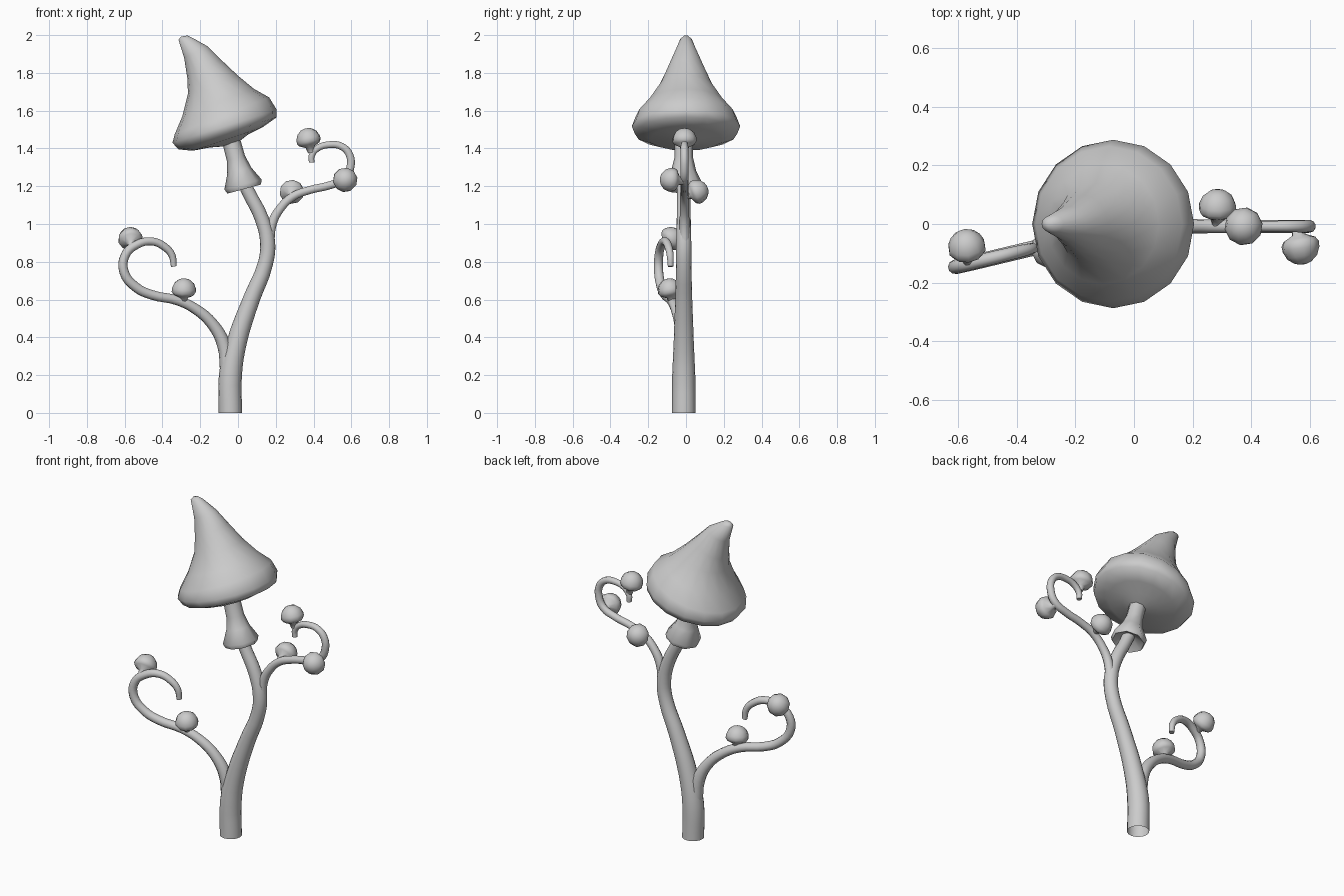
import bpy, bmesh, math
from mathutils import Vector

if "Cube" in bpy.data.objects:
    bpy.data.objects.remove(bpy.data.objects["Cube"])


def smooth(ob, angle):
    bpy.ops.object.select_all(action='DESELECT')
    ob.select_set(True)
    bpy.context.view_layer.objects.active = ob
    bpy.ops.object.shade_smooth_by_angle(angle=math.radians(angle))


def tube(name, pts, caps=True, sides=10):
    """Tapered tube through (x, y, z, radius) points."""
    cu = bpy.data.curves.new(name, 'CURVE')
    cu.dimensions = '3D'
    cu.bevel_depth = 1.0
    cu.bevel_resolution = (sides - 4) // 2
    cu.resolution_u = 4
    cu.use_fill_caps = caps
    sp = cu.splines.new('BEZIER')
    sp.bezier_points.add(len(pts) - 1)
    for bp, (x, y, z, r) in zip(sp.bezier_points, pts):
        bp.co = (x, y, z)
        bp.radius = r
        bp.handle_left_type = bp.handle_right_type = 'AUTO'
    ob = bpy.data.objects.new(name, cu)
    bpy.context.collection.objects.link(ob)
    bpy.ops.object.select_all(action='DESELECT')
    ob.select_set(True)
    bpy.context.view_layer.objects.active = ob
    bpy.ops.object.convert(target='MESH')
    smooth(bpy.context.view_layer.objects.active, 50)


def loft(name, rings, sides, angle=60):
    """Skin a list of rings, each (centre, u axis, v axis); ends are closed."""
    bm = bmesh.new()
    loops = []
    for c, u, v in rings:
        loops.append([bm.verts.new(c + u * math.cos(2 * math.pi * i / sides)
                                   + v * math.sin(2 * math.pi * i / sides))
                      for i in range(sides)])
    for a, b in zip(loops, loops[1:]):
        for i in range(sides):
            j = (i + 1) % sides
            bm.faces.new((a[i], a[j], b[j], b[i]))
    bm.faces.new(loops[0])
    bm.faces.new(loops[-1])
    bmesh.ops.recalc_face_normals(bm, faces=bm.faces[:])
    me = bpy.data.meshes.new(name)
    bm.to_mesh(me)
    bm.free()
    ob = bpy.data.objects.new(name, me)
    bpy.context.collection.objects.link(ob)
    smooth(ob, angle)


def turned(name, base, axis, profile, sides):
    """Revolve (radius, distance) pairs around an axis from base."""
    base, axis = Vector(base), Vector(axis).normalized()
    u = axis.orthogonal().normalized()
    v = axis.cross(u)
    loft(name, [(base + axis * d, u * r, v * r) for r, d in profile], sides)


Y = -0.012

# Main stem, open at the foot
tube("main_stem", [(-0.04, Y, 0, .062), (-0.04, Y, 0.2, .061), (-0.005, Y, 0.38, .053),
                   (0.07, Y, 0.6, .045), (0.145, Y, 0.79, .04), (0.157, Y, 0.9, .04),
                   (0.125, Y, 1.03, .037), (0.05, Y, 1.18, .035), (0.0, Y, 1.3, .035),
                   (-0.035, Y, 1.45, .04)], caps=False, sides=16)

# Left curling branch, in a slightly turned vertical plane
left = [(-0.055, .22, .04), (-0.075, .36, .036), (-0.135, .47, .031), (-0.225, .55, .028),
        (-0.32, .595, .026), (-0.457, .625, .026), (-0.54, .665, .026), (-0.603, .745, .025),
        (-0.597, .835, .024), (-0.537, .89, .023), (-0.457, .908, .022), (-0.39, .88, .021),
        (-0.35, .835, .019), (-0.34, .775, .015)]
tube("left_branch", [(x, 0.24 * x, z, r) for x, z, r in left])

# Right curling branch
right = [(0.165, .88, .028), (0.18, 1.0, .026), (0.222, 1.08, .024), (0.29, 1.145, .023),
         (0.38, 1.18, .022), (0.485, 1.205, .022), (0.565, 1.24, .022), (0.595, 1.3, .022),
         (0.59, 1.367, .021), (0.55, 1.41, .02), (0.485, 1.42, .019), (0.42, 1.4, .018),
         (0.39, 1.36, .017), (0.39, 1.325, .015)]
tube("right_branch", [(x, -0.008, z, r) for x, z, r in right])

# Flared collar under the cap
turned("collar", (0.033, Y, 1.185), (-0.27, 0, 1),
       [(.035, .035), (.092, .0), (.102, .025), (.066, .1), (.05, .17), (.048, .28)], 8)

# Bent pointed cap: left edge (x, z), right edge (x, z), half width in y
cap = [(-.302, 1.992, -.268, 1.998, .012), (-.315, 1.975, -.24, 1.985, .03),
       (-.285, 1.88, -.16, 1.94, .06), (-.268, 1.77, -.09, 1.87, .1),
       (-.265, 1.69, 0.0, 1.785, .14), (-.295, 1.57, .085, 1.715, .205),
       (-.335, 1.475, .165, 1.67, .265), (-.347, 1.43, .205, 1.605, .287),
       (-.315, 1.395, .205, 1.565, .272), (-.24, 1.388, .13, 1.512, .19),
       (-.15, 1.405, .055, 1.475, .105), (-.085, 1.41, .01, 1.44, .05)]
loft("cap", [(Vector(((a + c) / 2, 0, (b + d) / 2)), Vector(((c - a) / 2, 0, (d - b) / 2)),
              Vector((0, w, 0))) for a, b, c, d, w in cap], 16)

# Small buds on the branches
bud = [(.018, 0), (.024, .03), (.055, .045), (.065, .06), (.064, .08),
       (.052, .107), (.03, .125), (.01, .131)]
for name, base, axis in [
        ("left_bud_outer", (-.562, -.135, .88), (-.1, .75, .55)),
        ("left_bud_inner", (-.29, -.072, .582), (.05, -.2, 1)),
        ("right_bud_inner", (.285, -.008, 1.145), (0, .9, .35)),
        ("right_bud_outer", (.557, -.008, 1.228), (.15, -.95, .08)),
        ("right_bud_top", (.388, -.008, 1.378), (-.22, 0, 1))]:
    turned(name, base, axis, bud, 10)
